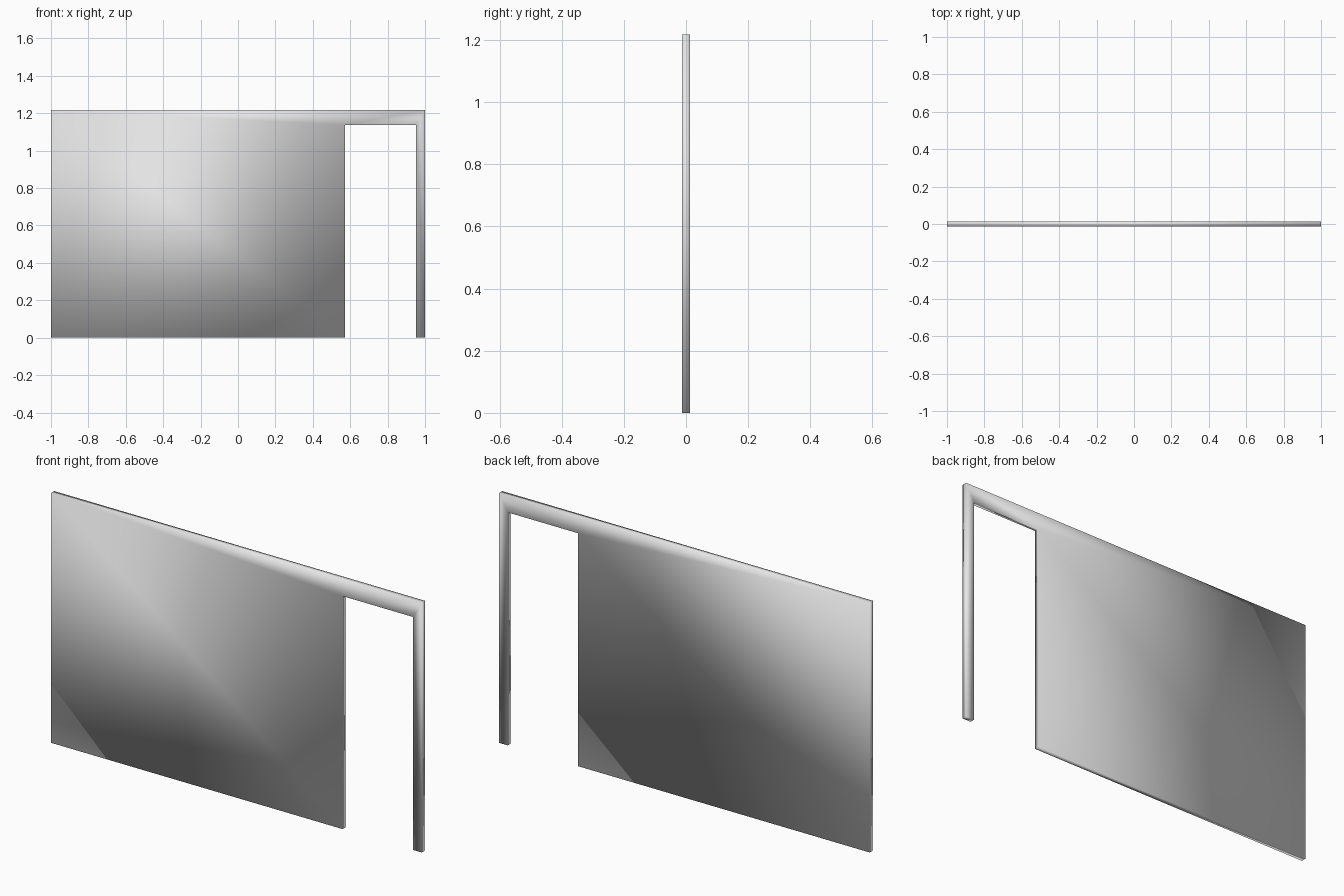
import bpy, bmesh

if "Cube" in bpy.data.objects:
    bpy.data.objects.remove(bpy.data.objects["Cube"])

HALF = 0.0125   # half the wall thickness
TOP, DOOR_TOP = 1.218, 1.136
DOOR_L, DOOR_R = 0.573, 0.953

# wall outline with a doorway, counter-clockwise seen from the front
outline = [(-1, 0), (DOOR_L, 0), (DOOR_L, DOOR_TOP), (DOOR_R, DOOR_TOP),
           (DOOR_R, 0), (1, 0), (1, TOP), (-1, TOP)]

# triangles of header and narrow post are shared by both sides
shared = [(7, 2, 6), (2, 3, 6), (3, 4, 5), (3, 5, 6)]
front_tris = [(7, 0, 1), (7, 1, 2)] + shared
back_tris = [(0, 1, 2), (0, 2, 7)] + shared

bm = bmesh.new()
front = [bm.verts.new((x, -HALF, z)) for x, z in outline]
back = [bm.verts.new((x, HALF, z)) for x, z in outline]

# front and back surfaces
for tri in front_tris:
    bm.faces.new([front[i] for i in tri])
for tri in back_tris:
    bm.faces.new([back[i] for i in reversed(tri)])

# thin rim around the wall and the doorway
for i in range(len(outline)):
    j = (i + 1) % len(outline)
    bm.faces.new((front[j], front[i], back[i], back[j]))

bmesh.ops.recalc_face_normals(bm, faces=bm.faces[:])
for f in bm.faces:
    f.smooth = True   # fully smooth, corners included

mesh = bpy.data.meshes.new("wall_with_doorway")
bm.to_mesh(mesh)
bm.free()
wall = bpy.data.objects.new("wall_with_doorway", mesh)
bpy.context.collection.objects.link(wall)

# plain light grey
mat = bpy.data.materials.new("light grey")
mat.diffuse_color = (0.8, 0.8, 0.8, 1)
mat.use_nodes = True
mat.node_tree.nodes["Principled BSDF"].inputs["Base Color"].default_value = mat.diffuse_color
mesh.materials.append(mat)
